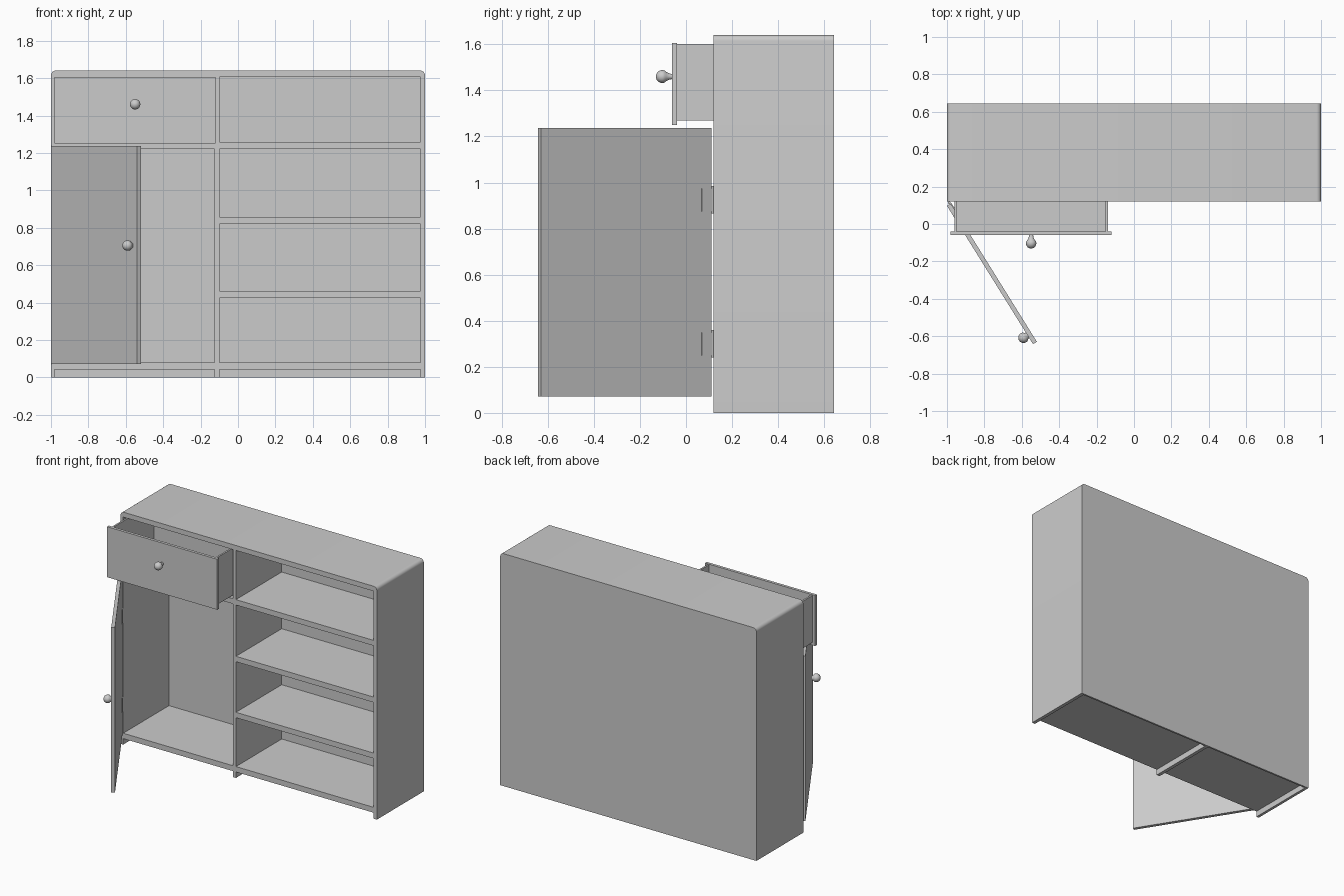
import bpy, bmesh, math
from mathutils import Vector, Matrix

cube = bpy.data.objects.get("Cube")
if cube:
    bpy.data.objects.remove(cube, do_unlink=True)

grey = bpy.data.materials.new("light_grey")
grey.use_nodes = True
COLOUR = (0.6, 0.6, 0.6, 1)
grey.diffuse_color = COLOUR
grey.node_tree.nodes["Principled BSDF"].inputs["Base Color"].default_value = COLOUR


def finish(name, bm, smooth=False):
    bmesh.ops.recalc_face_normals(bm, faces=bm.faces)
    mesh = bpy.data.meshes.new(name)
    bm.to_mesh(mesh)
    bm.free()
    mesh.materials.append(grey)
    ob = bpy.data.objects.new(name, mesh)
    bpy.context.collection.objects.link(ob)
    if smooth:
        bpy.ops.object.select_all(action='DESELECT')
        ob.select_set(True)
        bpy.context.view_layer.objects.active = ob
        bpy.ops.object.shade_smooth_by_angle(angle=math.radians(35))
    return ob


def box(name, x, y, z, matrix=Matrix()):
    """Box between the given (low, high) pairs."""
    bm = bmesh.new()
    bmesh.ops.create_cube(bm, size=1)
    for v in bm.verts:
        v.co = matrix @ Vector([(lo + hi) / 2 + c * (hi - lo)
                                for c, (lo, hi) in zip(v.co, (x, y, z))])
    return finish(name, bm)


def knob(name, base, direction):
    """Turned teardrop knob, narrow end on the panel."""
    profile = [(0.011, 0), (0.013, 0.012), (0.02, 0.026)]
    for i in range(9):
        a = math.radians(-20 + 110 * i / 8)
        profile.append((0.028 * math.cos(a), 0.043 + 0.028 * math.sin(a)))
    bm = bmesh.new()
    verts = [bm.verts.new((r, 0, h)) for r, h in profile]
    edges = [bm.edges.new(pair) for pair in zip(verts, verts[1:])]
    bmesh.ops.spin(bm, geom=verts + edges, cent=(0, 0, 0), axis=(0, 0, 1),
                   angle=math.tau, steps=24)
    bmesh.ops.remove_doubles(bm, verts=bm.verts, dist=0.0002)
    turn = Vector(direction).to_track_quat('Z', 'Y').to_matrix().to_4x4()
    bm.transform(Matrix.Translation(base) @ turn)
    return finish(name, bm, True)


# Carcass: sides, rounded top and back as one closed shell
FRONT, BACK, INNER_BACK, TOP = 0.12, 0.643, 0.63, 1.64
RADIUS = 0.025
arc = [math.radians(90 * i / 6) for i in range(7)]
right = [(1 - RADIUS + RADIUS * math.cos(a), TOP - RADIUS + RADIUS * math.sin(a)) for a in arc]
left = [(-x, z) for x, z in reversed(right)]
outer = [(1, 0)] + right + left + [(-1, 0)]
inner = [(0.975, 0), (0.975, 1.605), (-0.98, 1.605), (-0.98, 0)]
bm = bmesh.new()


def row(points, y):
    return [bm.verts.new((x, y, z)) for x, z in points]


of, ob_ = row(outer, FRONT), row(outer, BACK)
inf, inb = row(inner, FRONT), row(inner, INNER_BACK)
for a, b in ((of, ob_), (inf, inb)):
    for i in range(len(a) - 1):
        bm.faces.new((a[i], a[i + 1], b[i + 1], b[i]))
bm.faces.new(of + inf[::-1])
bm.faces.new(ob_)
bm.faces.new(inb)
bm.faces.new((of[0], ob_[0], ob_[-1], of[-1], inf[-1], inb[-1], inb[0], inf[0]))
finish("carcass", bm, True)

# Inner panels
depth = (FRONT, INNER_BACK)
box("divider", (-0.125, -0.1), depth, (0, 1.605))
for side, span in (("left", (-0.1, 0.975)), ("right", (-0.98, -0.125))):
    box(side + "_bottom_panel", span, depth, (0.042, 0.08))
for i, z in enumerate((0.425, 0.82, 1.22)):
    box(f"shelf_{i + 1}", (-0.1, 0.975), depth, (z, z + 0.038))
box("drawer_support", (-0.98, -0.125), depth, (1.222, 1.258))

# Open drawer
run, height = (-0.04, 0.43), (1.27, 1.602)
box("drawer_front", (-0.98, -0.12), (-0.06, -0.04), (1.25, 1.606))
box("drawer_right_side", (-0.96, -0.948), run, height)
box("drawer_left_side", (-0.152, -0.14), run, height)
box("drawer_back", (-0.948, -0.152), (0.418, 0.43), height)
box("drawer_floor", (-0.948, -0.152), (-0.04, 0.418), (1.27, 1.282))
knob("drawer_knob", (-0.55, -0.06, 1.46), (0, -1, 0))

# Door swung open about its hinge edge
swing = Matrix.Translation((-1, 0.097, 0)) @ Matrix.Rotation(math.radians(-58.1), 4, 'Z')
box("door", (0, 0.871), (0, 0.024), (0.072, 1.236), swing)
outward = swing.to_3x3() @ Vector((0, -1, 0))
knob("door_knob", swing @ Vector((0.815, 0.018, 0.705)), outward)

# Hinges: a barrel and a leaf on the door
for name, z in (("lower", 0.3), ("upper", 0.925)):
    bm = bmesh.new()
    bmesh.ops.create_cone(bm, cap_ends=True, segments=16, radius1=0.007, radius2=0.007,
                          depth=0.12, matrix=Matrix.Translation((-0.988, 0.113, z)))
    finish(name + "_hinge_barrel", bm, True)
    box(name + "_hinge_leaf", (0, 0.05), (0.024, 0.028), (z - 0.05, z + 0.05), swing)
